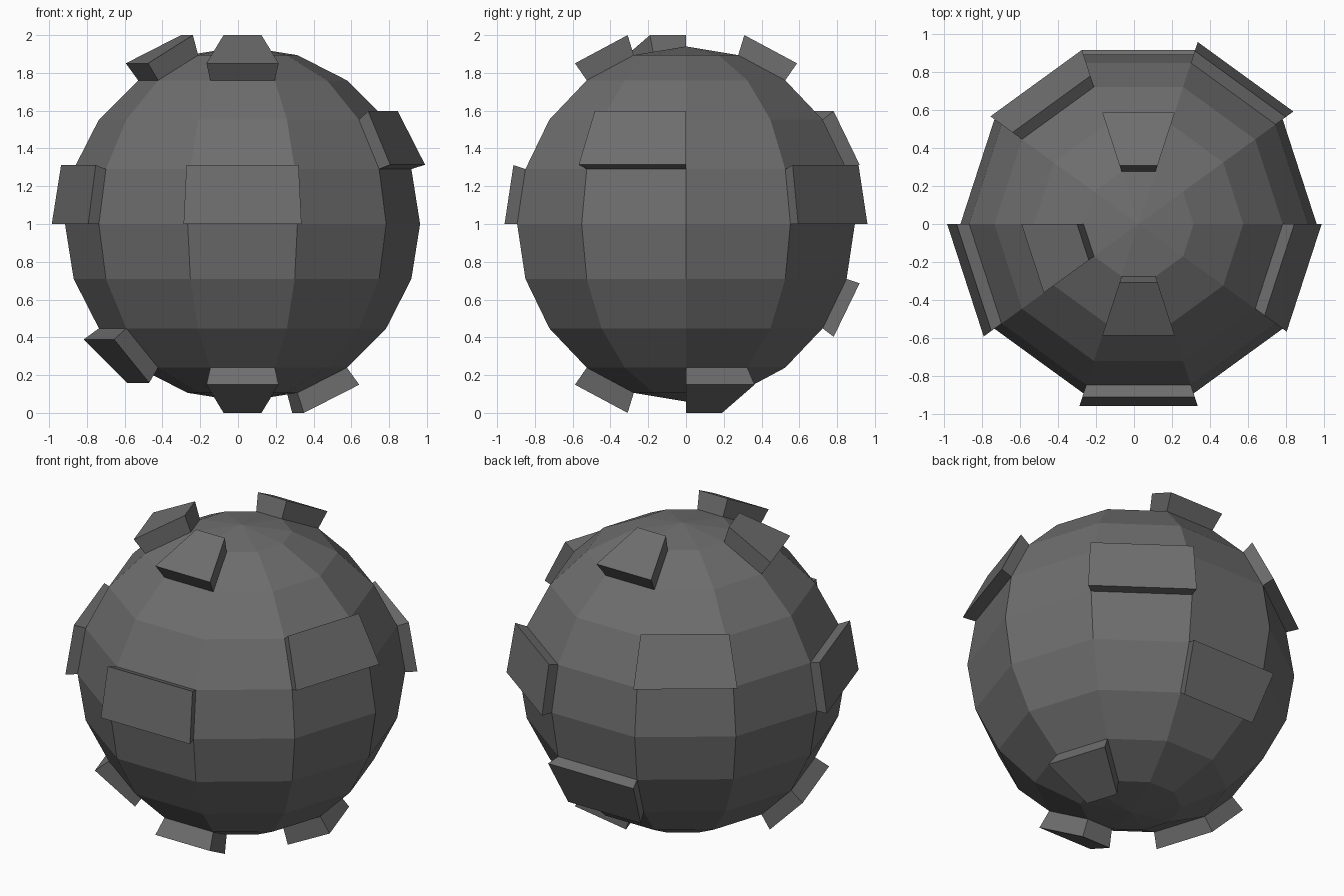
import bpy, bmesh, math
from mathutils import Matrix, Vector

if "Cube" in bpy.data.objects:
    bpy.data.objects.remove(bpy.data.objects["Cube"])

R = 0.94                       # sphere radius
CENTER = Vector((0.024, 0, 1))
BAND = 18                      # degrees per latitude band

# outer radius of a raised panel for each band away from the equator
OUTER = [1.01, 1.016, 1.039, 1.0515]

# raised panels: (azimuth of panel centre, latitude of panel centre)
PANELS = [
    (270, 9), (198, 9), (54, 9),            # just above the equator
    (342, 27), (126, 27),                   # upper middle
    (90, 63), (198, 63), (270, 63),         # around the top
    (90, -27), (198, -45),                  # lower middle
    (270, -63), (18, -63),                  # around the bottom
]


def direction(az, lat):
    a, l = math.radians(az), math.radians(lat)
    return Vector((math.cos(l) * math.cos(a), math.cos(l) * math.sin(a), math.sin(l)))


# ten-sided faceted ball
bm = bmesh.new()
bmesh.ops.create_uvsphere(bm, u_segments=10, v_segments=10, radius=R,
                          matrix=Matrix.Rotation(math.radians(90), 4, 'Z'))

# raise the chosen facets outwards from the centre
for az, lat in PANELS:
    d = direction(az, lat)
    face = max(bm.faces, key=lambda f: f.calc_center_median().normalized().dot(d))
    raised = bmesh.ops.extrude_discrete_faces(bm, faces=[face])["faces"][0]
    k = OUTER[int(abs(lat) // BAND)] / R
    for v in raised.verts:
        v.co *= k

bmesh.ops.translate(bm, verts=bm.verts, vec=CENTER)
bmesh.ops.recalc_face_normals(bm, faces=bm.faces)
mesh = bpy.data.meshes.new("studded_ball")
bm.to_mesh(mesh)
bm.free()
ball = bpy.data.objects.new("studded_ball", mesh)
bpy.context.collection.objects.link(ball)

# dark grey finish
dark = bpy.data.materials.new("dark_grey")
dark.diffuse_color = (0.155, 0.155, 0.155, 1)
dark.use_nodes = True
dark.node_tree.nodes["Principled BSDF"].inputs["Base Color"].default_value = dark.diffuse_color
mesh.materials.append(dark)
